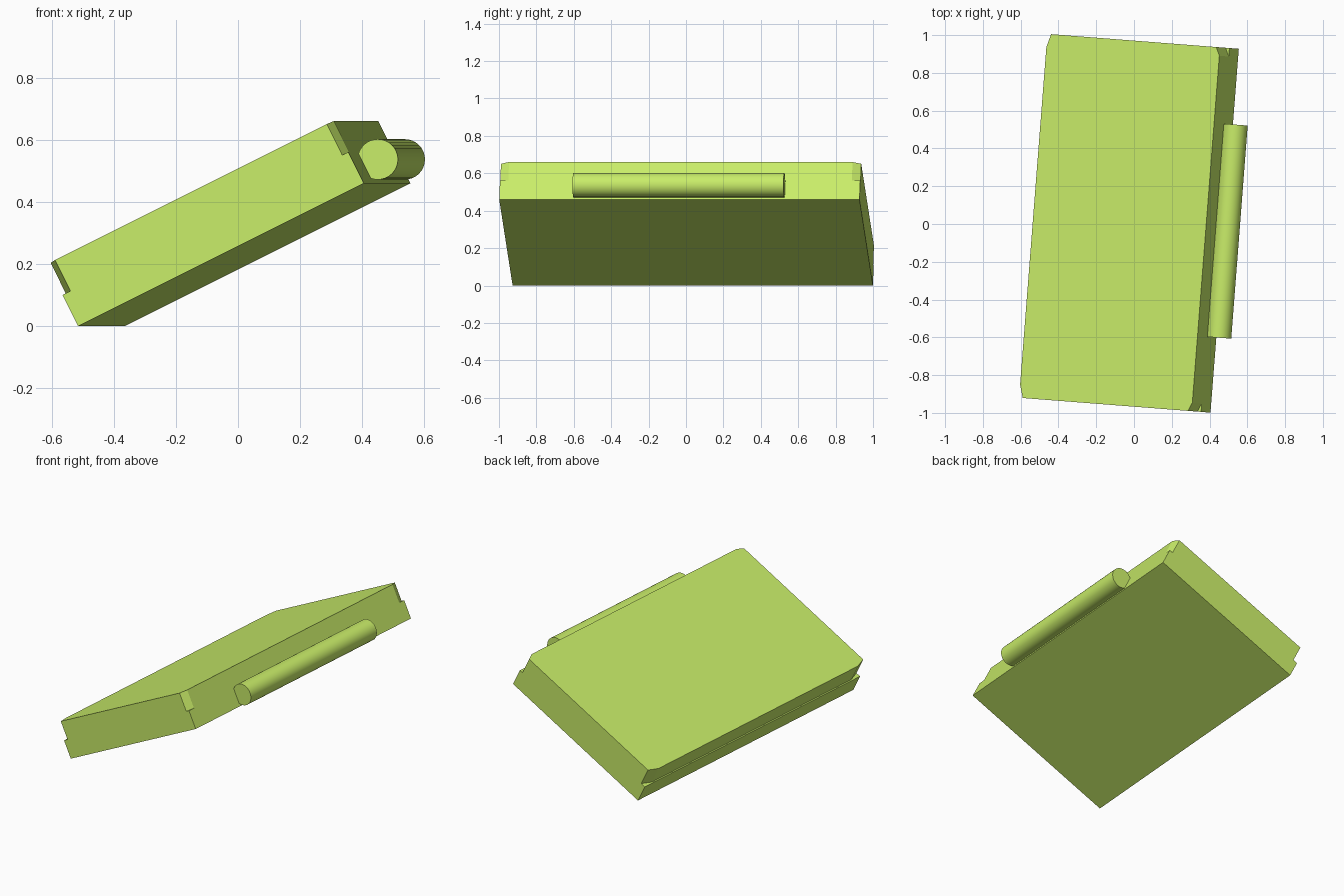
import bpy, bmesh, math
from mathutils import Matrix, Vector

if "Cube" in bpy.data.objects:
    bpy.data.objects.remove(bpy.data.objects["Cube"])

mat = bpy.data.materials.new("lime")
mat.diffuse_color = (0.58, 0.84, 0.14, 1)
mat.use_nodes = True
mat.node_tree.nodes["Principled BSDF"].inputs["Base Color"].default_value = mat.diffuse_color

# Pose of the tilted device: local x = depth, y = long side, z = thickness
YAW, TILT = math.radians(-4.45), math.radians(-26.5)
ROT = Matrix.Rotation(YAW, 4, 'Z') @ Matrix.Rotation(TILT, 4, 'Y')
POSE = Matrix.Translation((-0.515, -0.927, 0)) @ ROT
W, L, T, MID = 1.031, 1.932, 0.224, 0.112


def finish(name, bm):
    bmesh.ops.recalc_face_normals(bm, faces=bm.faces)
    me = bpy.data.meshes.new(name)
    bm.to_mesh(me)
    bm.free()
    ob = bpy.data.objects.new(name, me)
    ob.data.materials.append(mat)
    bpy.context.collection.objects.link(ob)
    return ob


def slab(name, outline, z0, z1):
    bm = bmesh.new()
    face = bm.faces.new([bm.verts.new((x, y, z0)) for x, y in outline])
    ext = bmesh.ops.extrude_face_region(bm, geom=[face])
    top = [v for v in ext["geom"] if isinstance(v, bmesh.types.BMVert)]
    bmesh.ops.translate(bm, verts=top, vec=(0, 0, z1 - z0))
    bm.transform(POSE)
    return finish(name, bm)


# Lower half: plain rectangular slab
slab("lower_half", [(0, 0), (W, 0), (W, L), (0, L)], 0, MID)

# Upper half: slab with clipped corners, set back a little on the left
a = 0.007
near_side = [(a, 0.07), (a + 0.022, 0), (W - 0.022, 0), (W, 0.045)]
far_side = [(x, L - y) for x, y in reversed(near_side)]
slab("upper_half", near_side + far_side, MID, T)

# Round hinge along the raised long edge
near, far = Vector((0.45, -0.602, 0.537)), Vector((0.537, 0.526, 0.537))
bm = bmesh.new()
bmesh.ops.create_cone(bm, cap_ends=True, segments=32, radius1=0.065,
                      radius2=0.065, depth=(far - near).length)
bm.transform(Matrix.Translation((near + far) / 2)
             @ (far - near).to_track_quat('Z', 'Y').to_matrix().to_4x4())
hinge = finish("hinge", bm)
bpy.context.view_layer.objects.active = hinge
hinge.select_set(True)
bpy.ops.object.shade_smooth_by_angle(angle=math.radians(30))
